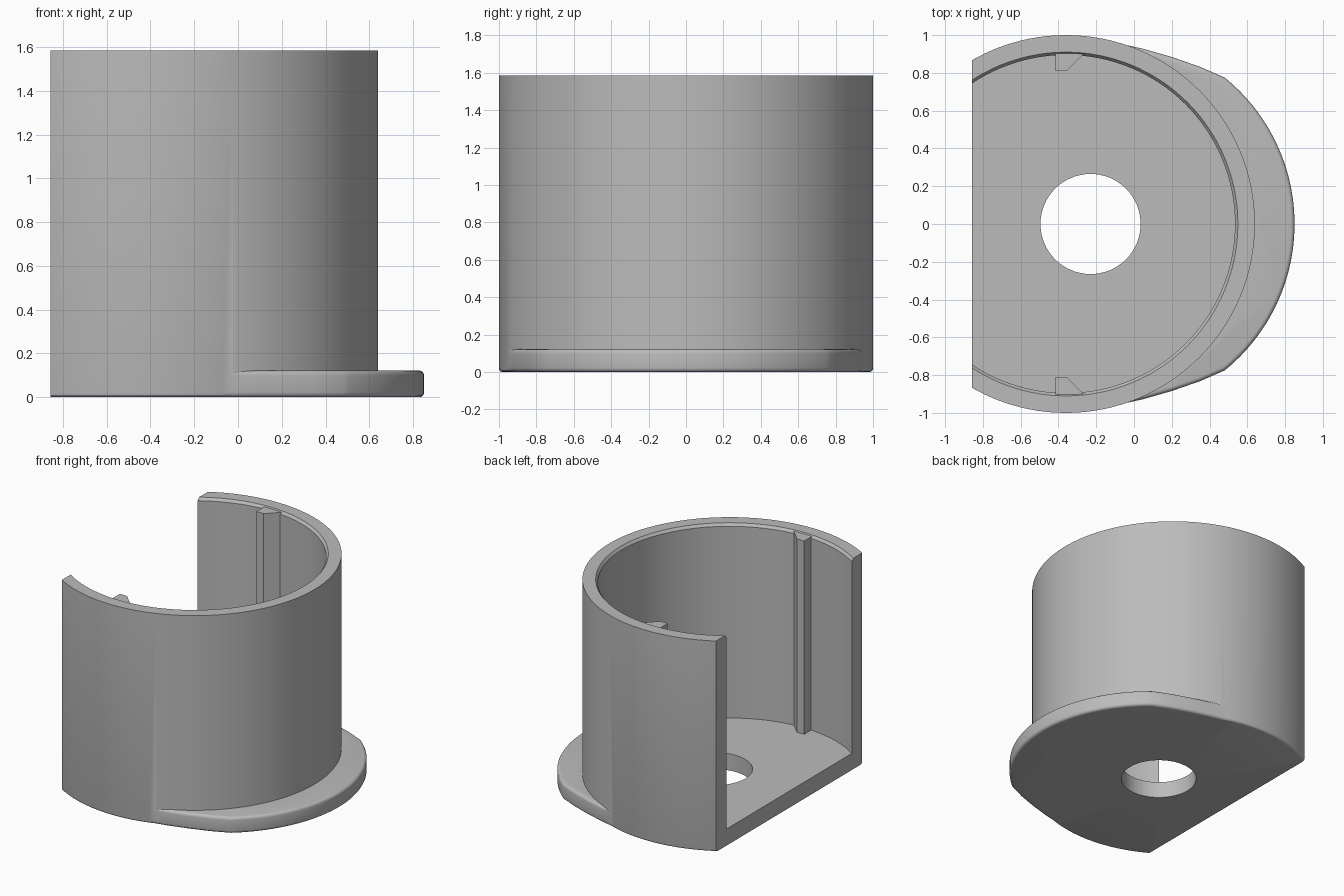
import bpy, bmesh
from math import sin, cos, pi, radians
from mathutils import Matrix, Vector

cube = bpy.data.objects.get("Cube")
if cube:
    bpy.data.objects.remove(cube, do_unlink=True)

AXIS = Vector((-0.36, 0, 0))      # axis of the round wall
CUT_X = -0.857                    # plane of the open side
HEIGHT = 1.585
FLOOR = 0.125

grey = bpy.data.materials.new("plain grey")
grey.use_nodes = True
colour = (0.5, 0.5, 0.5, 1)
grey.diffuse_color = colour
grey.node_tree.nodes["Principled BSDF"].inputs["Base Color"].default_value = colour


def finish(bm, name):
    bmesh.ops.recalc_face_normals(bm, faces=bm.faces)
    mesh = bpy.data.meshes.new(name)
    bm.to_mesh(mesh)
    bm.free()
    mesh.materials.append(grey)
    obj = bpy.data.objects.new(name, mesh)
    bpy.context.collection.objects.link(obj)
    return obj


def lathe(name, profile, steps=128):
    bm = bmesh.new()
    verts = [bm.verts.new(AXIS + Vector((r, 0, z))) for r, z in profile]
    edges = [bm.edges.new(pair) for pair in zip(verts, verts[1:])]
    bmesh.ops.spin(bm, geom=verts + edges, cent=AXIS, axis=(0, 0, 1),
                   angle=2 * pi, steps=steps)
    bmesh.ops.remove_doubles(bm, verts=bm.verts, dist=1e-4)
    return finish(bm, name)


def prism(name, outline, low, high, bevel=0):
    bm = bmesh.new()
    face = bm.faces.new([bm.verts.new((x, y, low)) for x, y in outline])
    top = bmesh.ops.extrude_face_region(bm, geom=[face])["geom"]
    bmesh.ops.translate(bm, vec=(0, 0, high - low),
                        verts=[v for v in top if isinstance(v, bmesh.types.BMVert)])
    if bevel:
        rims = [e for e in bm.edges if abs(e.verts[0].co.z - e.verts[1].co.z) < 1e-5]
        bmesh.ops.bevel(bm, geom=rims, offset=bevel, segments=4, profile=0.5,
                        affect='EDGES')
    return finish(bm, name)


def combine(target, other, operation):
    bpy.context.view_layer.objects.active = target
    mod = target.modifiers.new(operation, 'BOOLEAN')
    mod.operation, mod.solver, mod.object = operation, 'EXACT', other
    bpy.ops.object.modifier_apply(modifier=mod.name)
    bpy.data.objects.remove(other, do_unlink=True)


# Round cup: floor, wall, rounded foot and chamfered inner rim
foot = [(1 - 0.02 * (1 - cos(a)), 0.02 * (1 - sin(a)))
        for a in (radians(d) for d in (90, 60, 30, 0))]
foot = [(0.98 + 0.02 * cos(radians(d)), 0.02 - 0.02 * sin(radians(d)))
        for d in (90, 60, 30, 0)]
body = lathe("cup_with_flange", [(0, 0)] + foot + [
    (1, HEIGHT), (0.91, HEIGHT), (0.895, HEIGHT - 0.02), (0.895, FLOOR), (0, FLOOR)])

# Flange: shallow flanks running into a wide rounded nose
flank = [(-0.12, 0.965), (0.05, 0.927), (0.2, 0.884), (0.35, 0.832)]
nose = [(-0.147 + 0.997 * cos(radians(d)), 0.997 * sin(radians(d)))
        for d in (51 - 102 * i / 48 for i in range(49))]
outline = flank + nose + [(x, -y) for x, y in reversed(flank)]
combine(body, prism("flange", outline, 0, FLOOR - 0.003, 0.022), 'UNION')

# Guide ribs inside the wall
rib = [(-0.415, 0.94), (-0.415, 0.81), (-0.355, 0.81), (-0.225, 0.94)]
for side in (1, -1):
    combine(body, prism("guide_rib", [(x, y * side) for x, y in rib],
                        FLOOR - 0.05, HEIGHT - 0.008), 'UNION')

# Floor hole and flat open side
bm = bmesh.new()
bmesh.ops.create_cone(bm, cap_ends=True, segments=64, radius1=0.265, radius2=0.265,
                      depth=1, matrix=Matrix.Translation((-0.23, 0, 0)))
combine(body, finish(bm, "hole_cutter"), 'DIFFERENCE')
side_box = [(CUT_X, -2), (CUT_X, 2), (-3, 2), (-3, -2)]
combine(body, prism("side_cutter", side_box, -1, 3), 'DIFFERENCE')

# Smooth curved walls, crisp corners
bpy.ops.object.select_all(action='DESELECT')
body.select_set(True)
bpy.context.view_layer.objects.active = body
bpy.ops.object.shade_smooth_by_angle(angle=radians(25))
